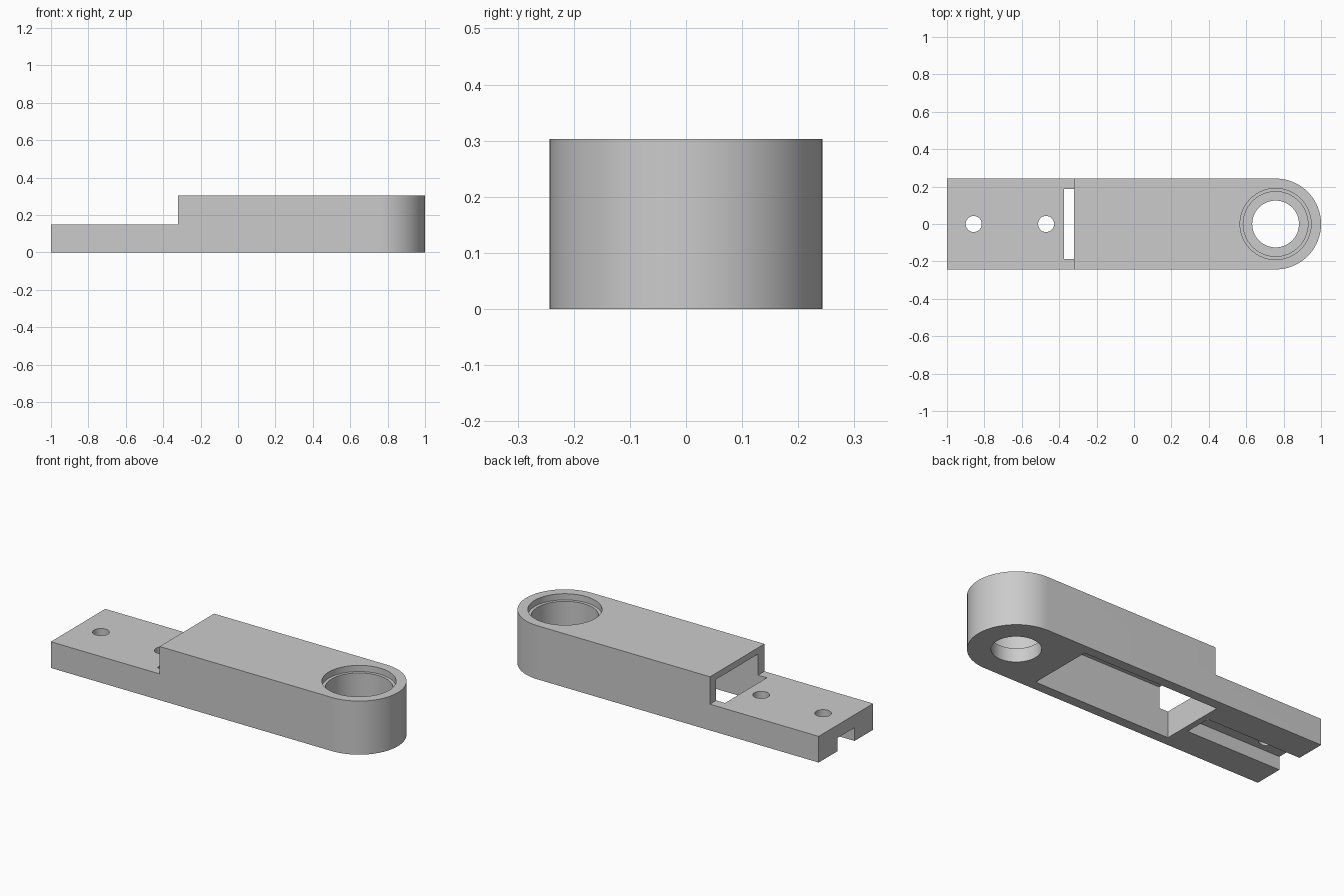
import bpy, bmesh, math
from mathutils import Matrix

cube = bpy.data.objects.get("Cube")
if cube:
    bpy.data.objects.remove(cube, do_unlink=True)

HALF_W = 0.243
HEIGHT = 0.303
BORE_X = 1 - HALF_W

grey = bpy.data.materials.new("plain_grey")
grey.use_nodes = True
grey.diffuse_color = (0.6, 0.6, 0.6, 1)
grey.node_tree.nodes["Principled BSDF"].inputs["Base Color"].default_value = (0.6, 0.6, 0.6, 1)


def add_object(name, bm):
    bmesh.ops.recalc_face_normals(bm, faces=bm.faces)
    mesh = bpy.data.meshes.new(name)
    bm.to_mesh(mesh)
    bm.free()
    mesh.materials.append(grey)
    obj = bpy.data.objects.new(name, mesh)
    bpy.context.collection.objects.link(obj)
    return obj


def box(name, x0, x1, half_y, z0, z1):
    bm = bmesh.new()
    place = Matrix.Translation(((x0 + x1) / 2, 0, (z0 + z1) / 2))
    size = Matrix.Diagonal((x1 - x0, 2 * half_y, z1 - z0, 1))
    bmesh.ops.create_cube(bm, size=1, matrix=place @ size)
    return add_object(name, bm)


def cylinder(name, x, radius, z0, z1, sides=64):
    bm = bmesh.new()
    bmesh.ops.create_cone(bm, cap_ends=True, segments=sides, radius1=radius, radius2=radius,
                          depth=z1 - z0, matrix=Matrix.Translation((x, 0, (z0 + z1) / 2)))
    return add_object(name, bm)


# Arm body: straight bar with one rounded end
bm = bmesh.new()
outline = [(-1, HALF_W), (-1, -HALF_W)]
for i in range(49):
    a = math.pi * (i / 48 - 0.5)
    outline.append((BORE_X + HALF_W * math.cos(a), HALF_W * math.sin(a)))
base = bm.faces.new([bm.verts.new((x, y, 0)) for x, y in outline])
top = bmesh.ops.extrude_face_region(bm, geom=[base])["geom"]
for v in top:
    if isinstance(v, bmesh.types.BMVert):
        v.co.z = HEIGHT
arm = add_object("arm_body", bm)

# Cutters: lowered deck, underside pocket and channel, stepped bore, screw holes
cutters = [
    box("deck_step", -1.2, -0.32, 0.4, 0.148, 0.5),
    box("underside_pocket", -0.375, 0.475, 0.187, -0.1, 0.267),
    box("underside_channel", -1.2, -0.41, 0.077, -0.1, 0.075),
    cylinder("bore_hole", BORE_X, 0.125, -0.1, 0.2),
    cylinder("bearing_seat", BORE_X, 0.173, 0.077, 0.4),
    cylinder("bore_rim", BORE_X, 0.19, 0.268, 0.5),
    cylinder("outer_screw_hole", -0.857, 0.043, -0.2, 0.3, 32),
    cylinder("inner_screw_hole", -0.47, 0.043, -0.2, 0.3, 32),
]

bpy.ops.object.select_all(action="DESELECT")
arm.select_set(True)
bpy.context.view_layer.objects.active = arm
for cutter in cutters:
    cutter.hide_render = True
    mod = arm.modifiers.new(cutter.name, "BOOLEAN")
    mod.operation = "DIFFERENCE"
    mod.solver = "EXACT"
    mod.object = cutter
    bpy.ops.object.modifier_apply(modifier=mod.name)
for cutter in cutters:
    bpy.data.objects.remove(cutter, do_unlink=True)

bpy.ops.object.shade_smooth_by_angle(angle=math.radians(30))
